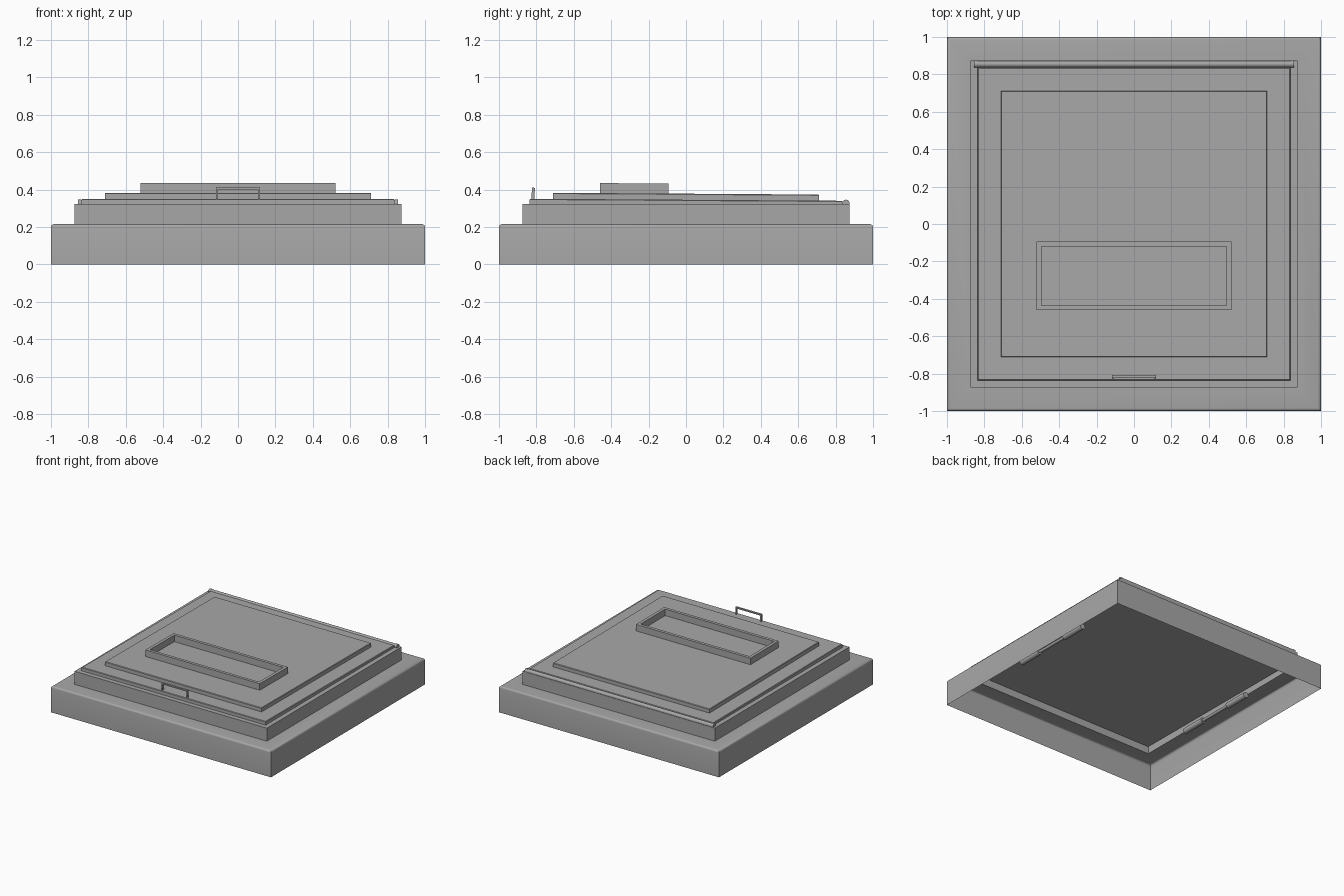
import bpy, bmesh, math
from mathutils import Matrix, Vector

cube = bpy.data.objects.get("Cube")
if cube:
    bpy.data.objects.remove(cube, do_unlink=True)

grey = bpy.data.materials.new("painted_grey")
grey.use_nodes = True
colour = (0.39, 0.39, 0.39, 1)
grey.diffuse_color = colour
grey.node_tree.nodes["Principled BSDF"].inputs["Base Color"].default_value = colour


def finish(bm, name, smooth=False):
    mesh = bpy.data.meshes.new(name)
    bm.to_mesh(mesh)
    bm.free()
    mesh.materials.append(grey)
    obj = bpy.data.objects.new(name, mesh)
    bpy.context.collection.objects.link(obj)
    if smooth:
        bpy.ops.object.select_all(action='DESELECT')
        obj.select_set(True)
        bpy.context.view_layer.objects.active = obj
        bpy.ops.object.shade_smooth_by_angle(angle=math.radians(40))
    return obj


def loft(name, rings, cap_last=False, loop=False, smooth=False):
    """Skin rectangular rings given as (half_x, half_y, z)."""
    bm = bmesh.new()
    loops = [[bm.verts.new((sx * hx, sy * hy, z))
              for sx, sy in ((-1, -1), (1, -1), (1, 1), (-1, 1))]
             for hx, hy, z in rings]
    pairs = list(zip(loops, loops[1:])) + ([(loops[-1], loops[0])] if loop else [])
    for a, b in pairs:
        for i in range(4):
            j = (i + 1) % 4
            bm.faces.new((a[i], a[j], b[j], b[i]))
    if cap_last:
        bm.faces.new(loops[-1])
    return finish(bm, name, smooth)


def plate(name, half, bottom, top, ease=0.004):
    """Square plate with a small eased upper edge."""
    rings = [(half, bottom), (half, top - ease), (half - ease, top)]
    return loft(name, [(h, h, z) for h, z in rings], cap_last=True)


def box(name, size, centre):
    bm = bmesh.new()
    bmesh.ops.create_cube(bm, size=1, matrix=Matrix.Translation(centre) @ Matrix.Diagonal((*size, 1)))
    return finish(bm, name)


def rod(name, radius, length, centre, axis):
    """Cylinder lying along x (turned about Y) or along y (turned about X)."""
    bm = bmesh.new()
    bmesh.ops.create_cone(bm, cap_ends=True, segments=24, radius1=radius, radius2=radius,
                          depth=length,
                          matrix=Matrix.Translation(centre) @ Matrix.Rotation(math.pi / 2, 4, axis))
    return finish(bm, name, True)


# Curb: hollow skirt with a rolled top edge and a square opening
roll = 0.016
curb = [(1, 0)]
for k in range(5):
    a = k * math.pi / 8
    curb.append((1 - roll + roll * math.cos(a), 0.215 - roll + roll * math.sin(a)))
curb.append((0.872, 0.215))
loft("curb", [(h, h, z) for h, z in curb], smooth=True)

# Raised collar around the opening
loft("collar", [(0.874, 0.874, 0.215), (0.874, 0.874, 0.322)], cap_last=True)

# Lid parts, gently tilted about the hinge at the back
lid_parts = [
    box("lid_lining", (1.744, 1.744, 0.01), (0, 0, 0.2695)),
    plate("lid", 0.836, 0.305, 0.34),
    plate("raised_panel", 0.712, 0.335, 0.3725),
]
tray = loft("tray_rim", [(0.52, 0.183, 0.36), (0.52, 0.183, 0.426),
                         (0.495, 0.158, 0.426), (0.495, 0.158, 0.36)], loop=True)
tray.data.transform(Matrix.Translation((0, -0.278, 0)))
lid_parts.append(tray)

# Handle: two posts and a grip
for side, x in (("right", -0.113), ("left", 0.113)):
    lid_parts.append(box(side + "_handle_post", (0.01, 0.016, 0.065), (x, -0.817, 0.363)))
lid_parts.append(box("handle_grip", (0.236, 0.016, 0.01), (0, -0.817, 0.394)))

pivot = Vector((0, 0.85, 0.332))
tilt = (Matrix.Translation(pivot) @ Matrix.Rotation(-0.0065, 4, 'X')
        @ Matrix.Translation(-pivot))
for part in lid_parts:
    part.data.transform(tilt)

# Hinge barrel with end knuckles
rod("hinge_barrel", 0.017, 1.68, (0, 0.855, 0.327), 'Y')
for side, x in (("right", -0.848), ("left", 0.848)):
    rod(side + "_hinge_knuckle", 0.019, 0.016, (x, 0.855, 0.327), 'Y')

# Latch bars under both sides of the opening
for side, x in (("right", -0.803), ("left", 0.803)):
    rod(side + "_latch_rod", 0.012, 0.7, (x, 0, 0.158), 'X')
    for end, y in (("front", -0.25), ("back", 0.25)):
        rod(side + "_" + end + "_latch_sleeve", 0.023, 0.21, (x, y, 0.158), 'X')
